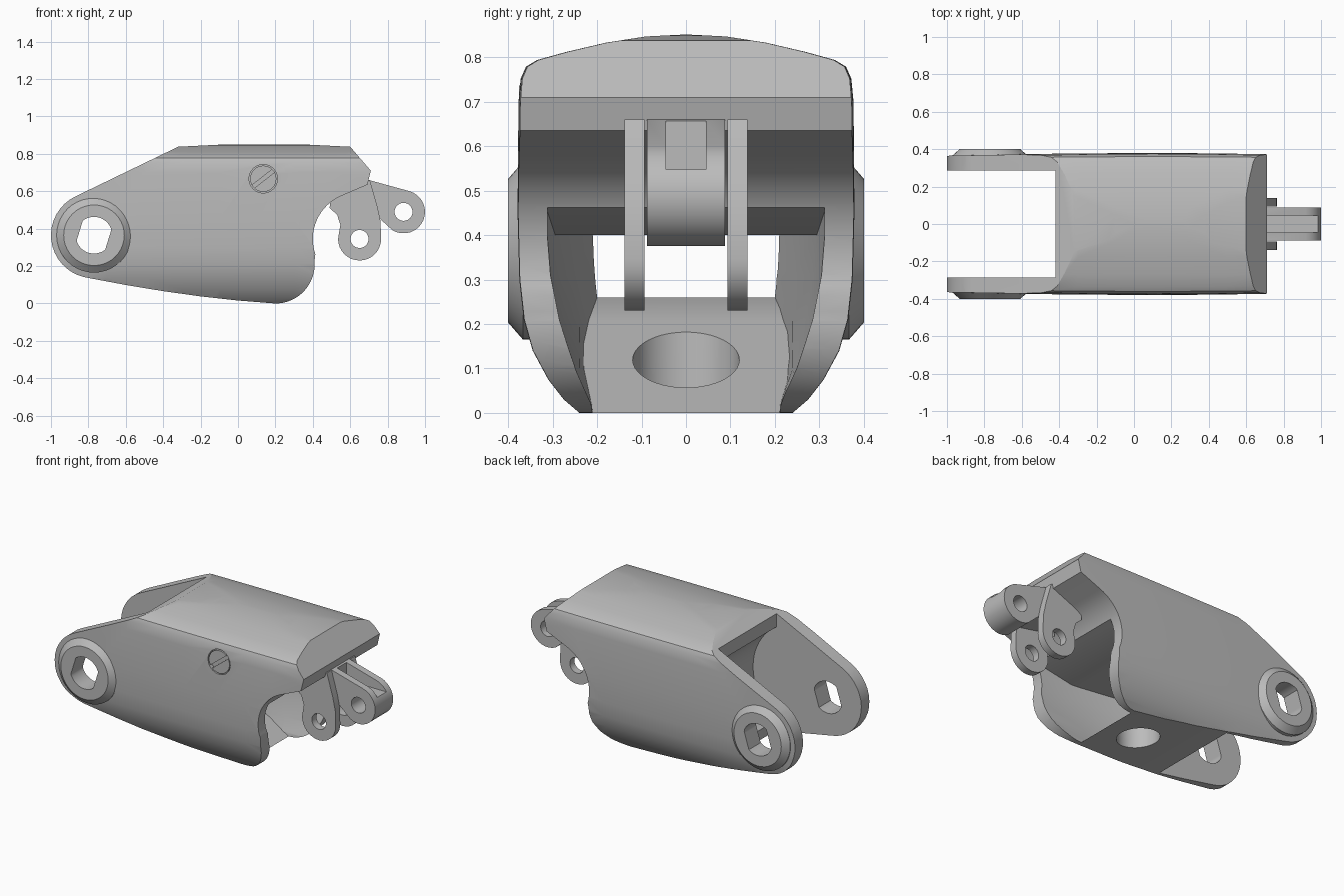
import bpy, bmesh
from math import sin, cos, radians, pi

old = bpy.data.objects.get("Cube")
if old:
    bpy.data.objects.remove(old, do_unlink=True)

grey = bpy.data.materials.new("satin_grey")
grey.use_nodes = True
GREY = (0.5, 0.5, 0.5, 1)
grey.diffuse_color = GREY
grey.node_tree.nodes["Principled BSDF"].inputs["Base Color"].default_value = GREY


def loft(name, rings):
    """Closed solid through rings that have equal point counts."""
    bm = bmesh.new()
    loops = [[bm.verts.new(p) for p in ring] for ring in rings]
    n = len(loops[0])
    for a, b in zip(loops, loops[1:]):
        for i in range(n):
            j = (i + 1) % n
            bm.faces.new((a[i], a[j], b[j], b[i]))
    bm.faces.new(loops[0])
    bm.faces.new(loops[-1])
    bmesh.ops.recalc_face_normals(bm, faces=bm.faces)
    mesh = bpy.data.meshes.new(name)
    bm.to_mesh(mesh)
    bm.free()
    mesh.materials.append(grey)
    ob = bpy.data.objects.new(name, mesh)
    bpy.context.collection.objects.link(ob)
    return ob


def prism(name, profile, y0, y1):
    """Side profile (x, z) extruded along y."""
    return loft(name, [[(x, y, z) for x, z in profile] for y in (y0, y1)])


def arc(cx, cz, r, a0, a1, n=16):
    angles = [radians(a0 + (a1 - a0) * i / n) for i in range(n + 1)]
    return [(cx + r * cos(a), cz + r * sin(a)) for a in angles]


def circle(cx, cz, r, n=40):
    return arc(cx, cz, r, 0, 360, n)[:-1]


def box(x0, x1, z0, z1):
    return [(x0, z0), (x1, z0), (x1, z1), (x0, z1)]


def boolean(target, tool, operation="DIFFERENCE"):
    mod = target.modifiers.new("cut", "BOOLEAN")
    mod.operation = operation
    mod.solver = "EXACT"
    mod.object = tool
    bpy.context.view_layer.update()
    with bpy.context.temp_override(object=target, active_object=target):
        bpy.ops.object.modifier_apply(modifier=mod.name)
    bpy.data.objects.remove(tool, do_unlink=True)


def mirrored(half):
    return half + [(-y, z) for y, z in reversed(half)]


HUB = (-0.77, 0.365)
PIN = (0.65, 0.345)
TIP = (0.885, 0.49)

# Shell side outline: hub end, sloped back, roof, nose, hollow, chin
outline = (arc(*HUB, 0.23, 258, 115)
           + [(-0.32, 0.838), (-0.1, 0.849), (0.14, 0.853), (0.38, 0.849),
              (0.6, 0.838), (0.71, 0.71), (0.692, 0.635)]
           + arc(*PIN, 0.25, 112, 199)
           + arc(0.2, 0.21, 0.21, 5, -90)
           + [(0, 0.016), (-0.2, 0.038), (-0.4, 0.066), (-0.6, 0.099)])
shell = prism("shell", outline, -0.6, 0.6)

# Shell cross-section, slightly barrelled along its length
half = [(0.2, -0.03), (0.24, 0), (0.275, 0.03), (0.31, 0.075), (0.345, 0.14),
        (0.365, 0.21), (0.375, 0.3), (0.379, 0.45), (0.377, 0.7),
        (0.372, 0.752), (0.36, 0.779), (0.335, 0.794), (0.27, 0.812),
        (0.18, 0.833), (0.09, 0.847), (0.01, 0.851)]
stations = [-1.1 + 0.2 * i for i in range(11)]
section = loft("section", [[(x, y * (1 - 0.03 * (x - 0.1) ** 2), z)
                            for y, z in mirrored(half)] for x in stations])
boolean(shell, section, "INTERSECT")

# Fork gap at the hub end with its round clearance
boolean(shell, prism("gap", box(-1.3, -0.42, -0.2, 1.2), -0.285, 0.285))
boolean(shell, prism("clearance", circle(-0.6, 0.42, 0.34, 64), -0.284, 0.284))

# Flared cavity above the sloping floor
cavity = prism("cavity", [(0.28, -0.042), (-0.3, 0.26), (-0.7, 0.26), (-0.7, 0.4),
                          (0.2, 0.4), (0.44, 0.465), (0.8, 0.465), (0.8, -0.042)],
               -0.5, 0.5)
wide = mirrored([(0.2, -0.1), (0.215, 0.02), (0.25, 0.1), (0.285, 0.21),
                 (0.305, 0.31), (0.312, 0.4), (0.312, 0.6)])
rings = []
for x, t in ((-0.9, 0), (-0.3, 0), (-0.1, 0.45), (0.15, 0.8), (0.4, 1), (0.9, 1)):
    rings.append([(x, (0.2 if y > 0 else -0.2) * (1 - t) + y * t, z) for y, z in wide])
boolean(cavity, loft("flare", rings), "INTERSECT")
boolean(shell, cavity)

# Drain hole through the floor
boolean(shell, loft("floor_hole", [[(x - 0.03, y, z) for x, y in circle(0, 0, 0.12)]
                                   for z in (-0.2, 0.33)]))

# Tapered bosses and keyed axle hole on the fork legs
bosses = []
for side, name in ((-1, "right_boss"), (1, "left_boss")):
    bosses.append(loft(name, [[(x, side * y, z) for x, z in circle(*HUB, r)]
                              for y, r in ((0.33, 0.2), (0.367, 0.2), (0.4, 0.162))]))
key = []
for x, z in circle(0, 0, 0.098, 48):
    u = max(-0.08, min(0.08, x * cos(0.3) - z * sin(0.3)))
    v = x * sin(0.3) + z * cos(0.3)
    key.append((HUB[0] + u * cos(0.3) + v * sin(0.3),
                HUB[1] - u * sin(0.3) + v * cos(0.3)))
for ob in [shell] + bosses:
    boolean(ob, prism("axle_hole", key, -0.7, 0.7))

# Slotted screw in a round recess
SCREW = (0.135, 0.667)
boolean(shell, prism("recess", circle(*SCREW, 0.076), -0.5, -0.35))
screw = prism("screw", circle(*SCREW, 0.07), -0.376, -0.34)
a = radians(38)
slot = [(SCREW[0] + x * cos(a) - z * sin(a), SCREW[1] + x * sin(a) + z * cos(a))
        for x, z in box(-0.1, 0.1, -0.01, 0.01)]
boolean(screw, prism("slot", slot, -0.5, -0.36))

# Pair of hanging link plates
plate = (arc(*PIN, 0.115, 180, 360)
         + [(0.762, 0.44), (0.745, 0.52), (0.705, 0.66), (0.5, 0.66),
            (0.49, 0.51), (0.53, 0.475), (0.547, 0.42)])
plates = []
for name, y in (("right_link_plate", -0.138), ("left_link_plate", 0.093)):
    ob = prism(name, plate, y, y + 0.045)
    boolean(ob, prism("pin_hole", circle(*PIN, 0.048), -0.5, 0.5))
    plates.append(ob)

# Grooved tip arm
arm = prism("tip_arm", arc(*TIP, 0.115, -120, 74)
            + [(0.7, 0.66), (0.58, 0.66), (0.58, 0.5), (0.74, 0.47)], -0.088, 0.088)
boolean(arm, prism("groove", box(0.71, 1.2, 0.548, 0.9), -0.045, 0.045))
boolean(arm, prism("tip_hole", circle(*TIP, 0.048), -0.5, 0.5))

# Smooth shading with crisp edges
bpy.ops.object.select_all(action="DESELECT")
for ob in [shell, screw, arm] + bosses + plates:
    ob.select_set(True)
bpy.context.view_layer.objects.active = shell
bpy.ops.object.shade_smooth_by_angle(angle=radians(28))
